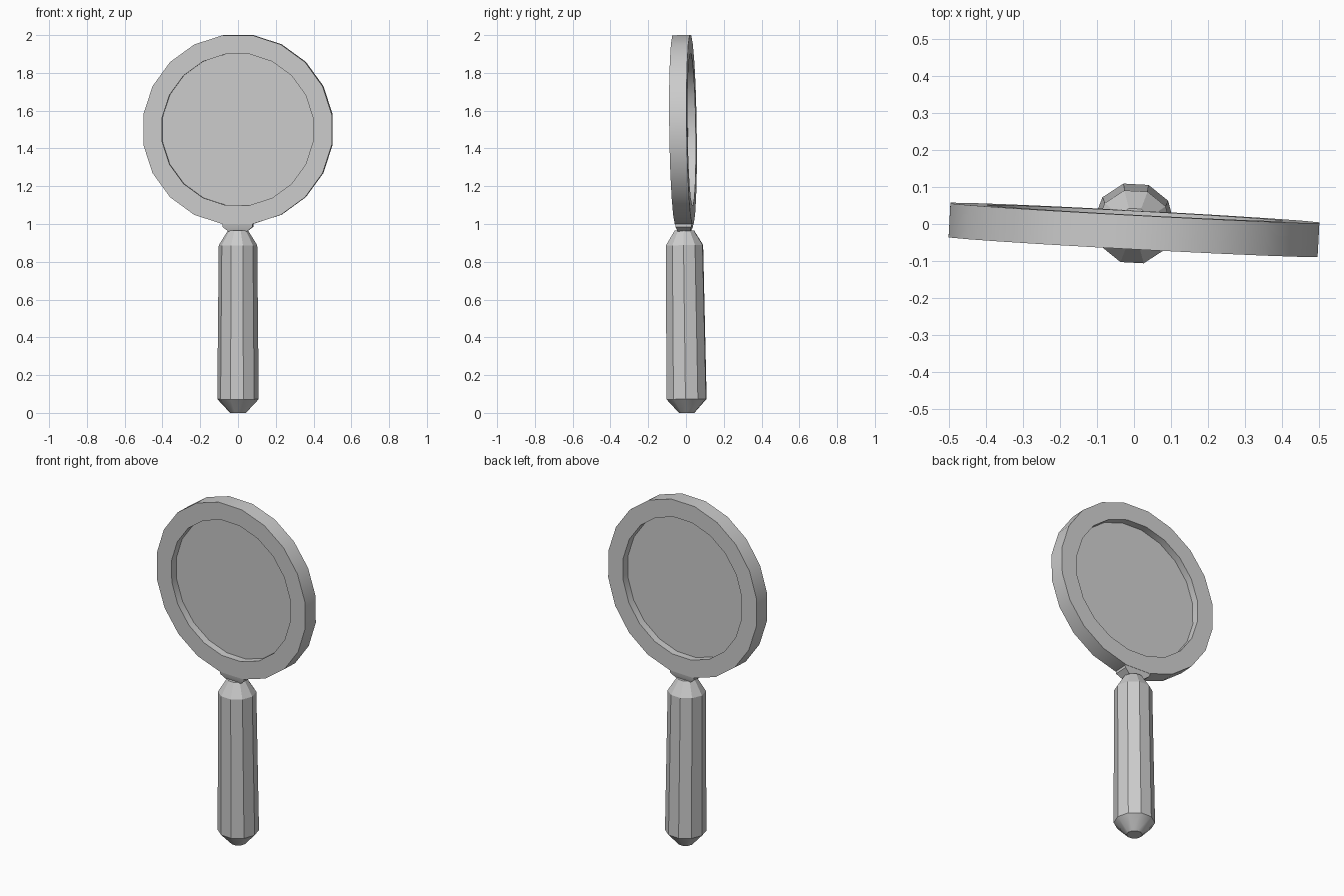
import bpy, bmesh, math
from mathutils import Matrix, Vector

cube = bpy.data.objects.get("Cube")
if cube:
    bpy.data.objects.remove(cube, do_unlink=True)

grey = bpy.data.materials.new("plain grey")
grey.use_nodes = True
grey.diffuse_color = (0.6, 0.6, 0.6, 1)
grey.node_tree.nodes["Principled BSDF"].inputs["Base Color"].default_value = (0.6, 0.6, 0.6, 1)

# Slight lean and turn shared by every part
POSE = (Matrix.Translation((0, 0.004, 0))
        @ Matrix.Rotation(math.radians(0.76), 4, "X")
        @ Matrix.Rotation(math.radians(-3.05), 4, "Z"))


def circle(n, radius, start, place):
    """Points of an n-sided polygon, mapped into 3D by place(a, b)."""
    angles = [math.radians(start) + 2 * math.pi * i / n for i in range(n)]
    return [place(radius * math.cos(a), radius * math.sin(a)) for a in angles]


def loft(name, loops, closed=False):
    """Skin a row of loops; cap the ends, or join last to first if closed."""
    bm = bmesh.new()
    rows = [[bm.verts.new(p) for p in loop] for loop in loops]
    pairs = list(zip(rows, rows[1:]))
    if closed:
        pairs.append((rows[-1], rows[0]))
    else:
        bm.faces.new(rows[0])
        bm.faces.new(rows[-1])
    for low, high in pairs:
        n = len(low)
        for i in range(n):
            j = (i + 1) % n
            bm.faces.new((low[i], low[j], high[j], high[i]))
    bmesh.ops.recalc_face_normals(bm, faces=bm.faces)
    bm.transform(POSE)
    mesh = bpy.data.meshes.new(name)
    bm.to_mesh(mesh)
    bm.free()
    mesh.materials.append(grey)
    obj = bpy.data.objects.new(name, mesh)
    bpy.context.collection.objects.link(obj)
    bpy.ops.object.select_all(action="DESELECT")
    obj.select_set(True)
    bpy.context.view_layer.objects.active = obj
    bpy.ops.object.shade_smooth_by_angle(angle=math.radians(30))
    return obj


def upright(radius, y):
    """Twenty-sided loop facing the front, around the lens centre."""
    return circle(20, radius, 9, lambda a, b: Vector((a, y, 1.5 + b)))


# Round frame
OUTER, INNER, HALF = 0.506, 0.405, 0.046
loft("lens_frame", [upright(OUTER, -HALF), upright(OUTER, HALF),
                    upright(INNER, HALF), upright(INNER, -HALF)], closed=True)

# Thin lens recessed on both sides
loft("lens", [upright(INNER, -0.004), upright(INNER, 0.004)])

# Ten-sided handle with tapered ends
profile = [(0.042, 0), (0.11, 0.073), (0.102, 0.888), (0.053, 0.966)]
loft("handle", [circle(10, r, 0, lambda a, b, z=z: Vector((a, b, z))) for r, z in profile])

# Flared neck between handle and frame
neck = [(0.05, 0.033, 0.962), (0.08, 0.042, 0.985), (0.08, 0.045, 1.003)]
loft("neck", [[Vector((sx * x, sy * y, z)) for sx, sy in ((-1, -1), (1, -1), (1, 1), (-1, 1))]
              for x, y, z in neck])
